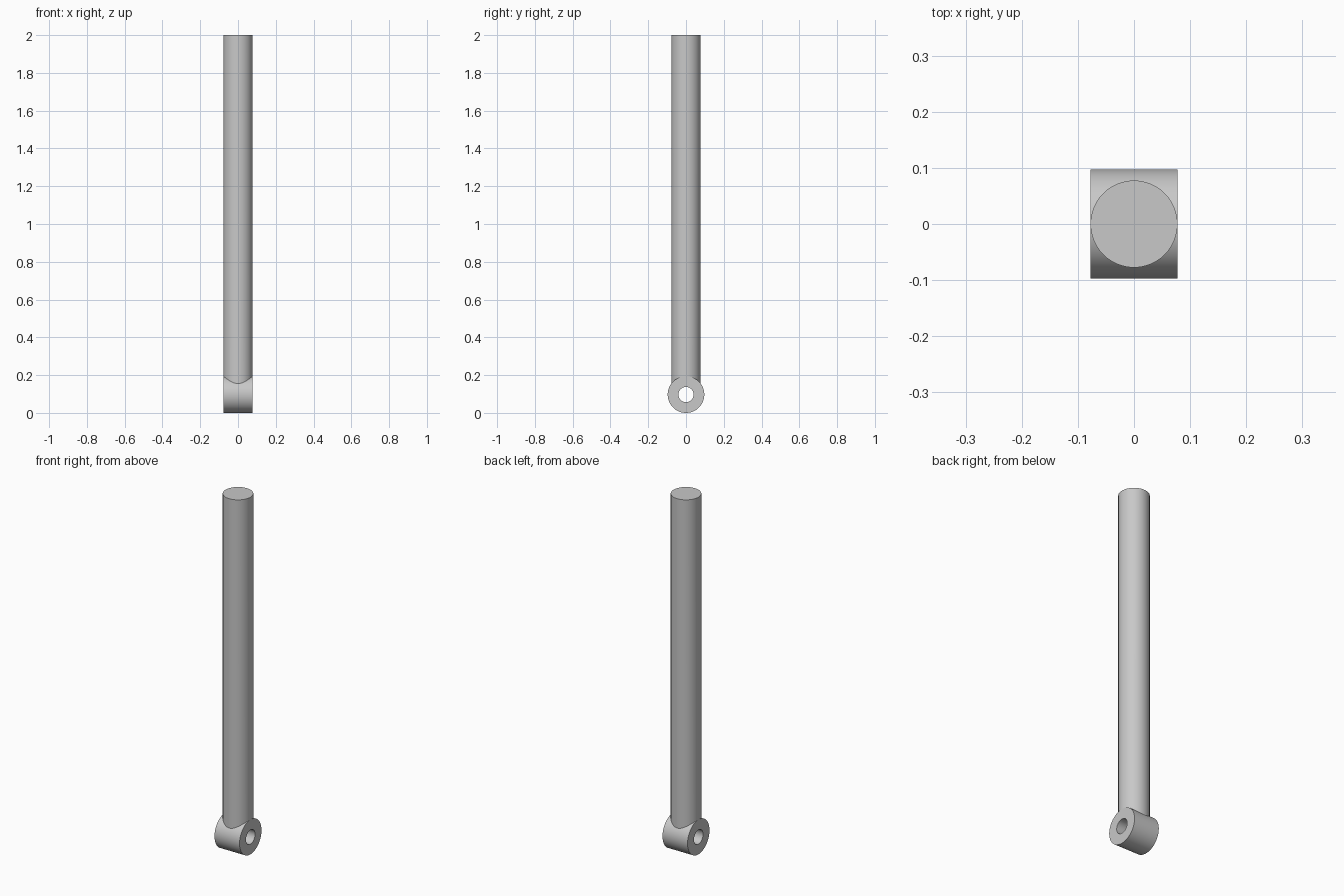
import bpy, bmesh, math
from mathutils import Vector

cube = bpy.data.objects.get("Cube")
if cube:
    bpy.data.objects.remove(cube, do_unlink=True)

SEGMENTS = 96
ROD_R, EYE_R, HOLE_R = 0.0775, 0.097, 0.04
TOP = 2.0

grey = bpy.data.materials.new("steel_grey")
grey.use_nodes = True
grey.diffuse_color = (0.58, 0.58, 0.58, 1)
grey.node_tree.nodes["Principled BSDF"].inputs["Base Color"].default_value = grey.diffuse_color


def add_part(name, bm):
    """Turn a bmesh into a smooth object with sharp rims."""
    bmesh.ops.recalc_face_normals(bm, faces=bm.faces)
    mesh = bpy.data.meshes.new(name)
    bm.to_mesh(mesh)
    bm.free()
    mesh.materials.append(grey)
    obj = bpy.data.objects.new(name, mesh)
    bpy.context.collection.objects.link(obj)
    bpy.ops.object.select_all(action='DESELECT')
    obj.select_set(True)
    bpy.context.view_layer.objects.active = obj
    bpy.ops.object.shade_smooth_by_angle(angle=math.radians(30))
    return obj


# Eye: rectangular section spun around the x axis, leaving a through hole
bm = bmesh.new()
section = [(-ROD_R, HOLE_R), (ROD_R, HOLE_R), (ROD_R, EYE_R), (-ROD_R, EYE_R)]
verts = [bm.verts.new((x, 0, EYE_R + r)) for x, r in section]
edges = [bm.edges.new((verts[i], verts[(i + 1) % 4])) for i in range(4)]
bmesh.ops.spin(bm, geom=verts + edges, cent=Vector((0, 0, EYE_R)), axis=(1, 0, 0),
               angle=math.tau, steps=SEGMENTS, use_merge=True)
bmesh.ops.remove_doubles(bm, verts=bm.verts, dist=0.00001)
add_part("pivot_eye", bm)

# Rod: cylinder whose lower rim is shaped to saddle onto the eye
bm = bmesh.new()
bmesh.ops.create_cone(bm, cap_ends=True, segments=SEGMENTS, radius1=ROD_R, radius2=ROD_R, depth=1)
bottom = [f for f in bm.faces if f.normal.z < -0.9]
bmesh.ops.delete(bm, geom=bottom, context='FACES_ONLY')
for v in bm.verts:
    saddle = EYE_R + math.sqrt(EYE_R ** 2 - v.co.y ** 2) - 0.001
    v.co.z = TOP if v.co.z > 0 else saddle
add_part("rod", bm)
